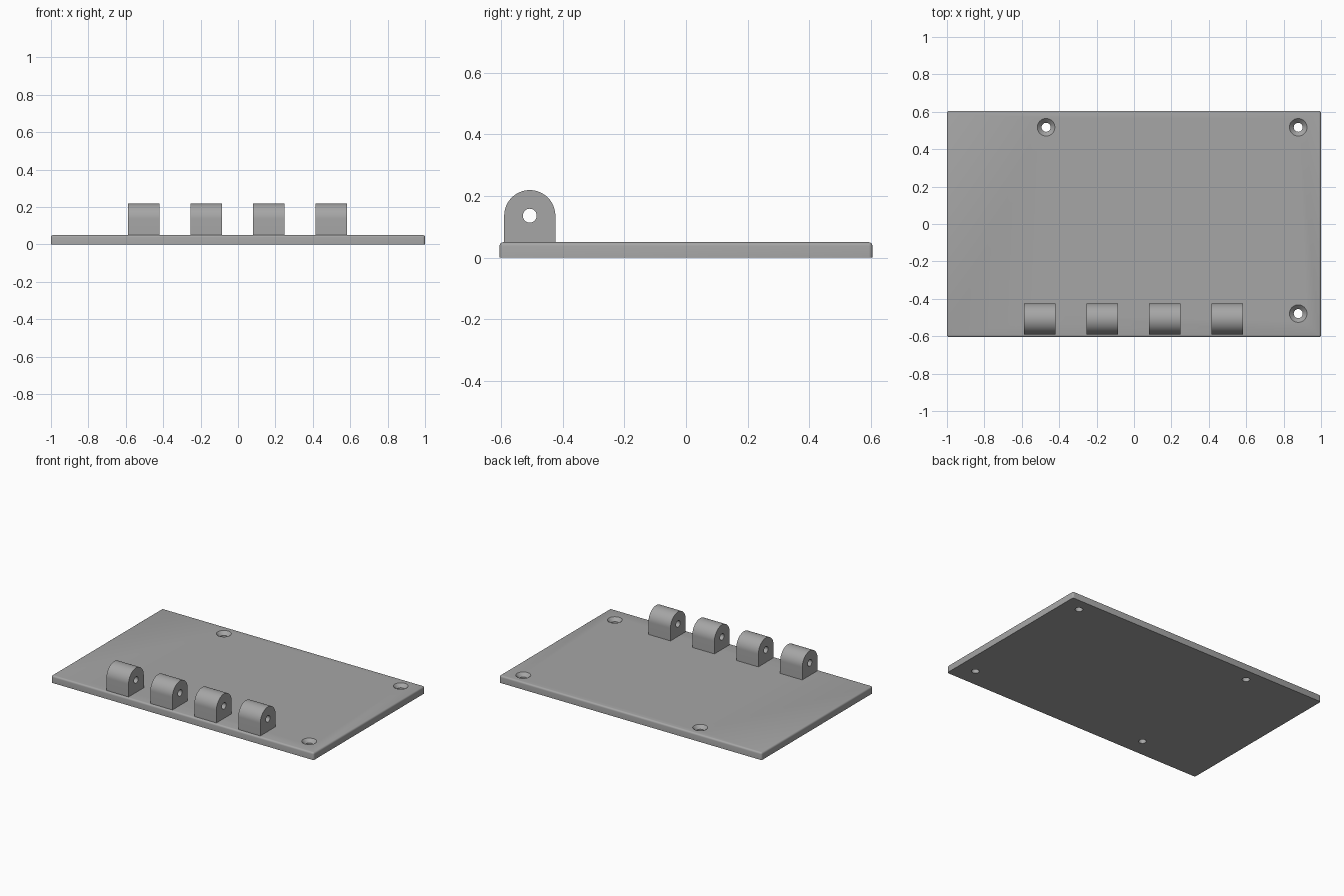
import bpy, bmesh, math

if "Cube" in bpy.data.objects:
    bpy.data.objects.remove(bpy.data.objects["Cube"])

grey = bpy.data.materials.new("plain grey")
grey.diffuse_color = (0.38, 0.38, 0.38, 1)
grey.use_nodes = True
grey.node_tree.nodes["Principled BSDF"].inputs["Base Color"].default_value = grey.diffuse_color

W, D, T = 1.0, 0.605, 0.05            # half width, half depth, thickness
HOLE_R, SINK_R = 0.024, 0.047
LUG_R, LUG_HALF, LUG_Y, PIN_Z, PIN_R = 0.083, 0.084, -0.507, 0.136, 0.0225


def make_object(name, bm):
    bmesh.ops.recalc_face_normals(bm, faces=bm.faces)
    mesh = bpy.data.meshes.new(name)
    bm.to_mesh(mesh)
    bm.free()
    mesh.materials.append(grey)
    ob = bpy.data.objects.new(name, mesh)
    bpy.context.collection.objects.link(ob)
    return ob


def lathe(bm, profile, x, y, n=32):
    """Closed solid of revolution about a vertical axis; profile is (radius, z)."""
    rings = [[bm.verts.new((x + r * math.cos(2 * math.pi * i / n),
                            y + r * math.sin(2 * math.pi * i / n), z))
              for i in range(n)] for r, z in profile]
    for a, b in zip(rings, rings[1:]):
        for i in range(n):
            j = (i + 1) % n
            bm.faces.new((a[i], a[j], b[j], b[i]))
    bm.faces.new(rings[0][::-1])
    bm.faces.new(rings[-1])


def cut(ob, cutter):
    cutter.hide_render = True
    cutter.hide_set(True)
    mod = ob.modifiers.new("holes", 'BOOLEAN')
    mod.operation = 'DIFFERENCE'
    mod.solver = 'EXACT'
    mod.object = cutter
    bpy.context.view_layer.objects.active = ob
    bpy.ops.object.modifier_apply(modifier=mod.name)
    bpy.data.objects.remove(cutter)


def smooth(ob):
    bpy.ops.object.select_all(action='DESELECT')
    ob.select_set(True)
    bpy.context.view_layer.objects.active = ob
    bpy.ops.object.shade_smooth_by_angle(angle=math.radians(30))


# Base plate: rounded on the top and upright edges, flat underneath
bm = bmesh.new()
bmesh.ops.create_cube(bm, size=1)
for v in bm.verts:
    v.co = (v.co.x * 2 * W, v.co.y * 2 * D, (v.co.z + 0.5) * T)
edges = [e for e in bm.edges if max(v.co.z for v in e.verts) > 0.01]
bmesh.ops.bevel(bm, geom=edges, offset=0.012, segments=4, profile=0.5, affect='EDGES')
plate = make_object("base_plate", bm)

# Four countersunk screw holes
bm = bmesh.new()
sink = SINK_R - HOLE_R
for x in (-0.47, 0.878):
    for y in (-0.479, 0.517):
        lathe(bm, [(HOLE_R, -0.02), (HOLE_R, T - sink), (SINK_R, T), (SINK_R, T + 0.02)], x, y)
cut(plate, make_object("screw_hole_cutter", bm))
smooth(plate)

# Hinge lugs: round-topped blocks with a pin hole, built as a bridged section
N = 32
outer = [(LUG_Y + LUG_R * math.cos(math.pi * i / N),
          PIN_Z + LUG_R * math.sin(math.pi * i / N)) for i in range(N + 1)]
outer += [(LUG_Y - LUG_R, T), (LUG_Y + LUG_R, T)]
pin = [(LUG_Y + PIN_R * math.cos(2 * math.pi * i / N),
        PIN_Z + PIN_R * math.sin(2 * math.pi * i / N)) for i in range(N)]
for k in range(4):
    cx = -0.505 + 0.3347 * k
    bm = bmesh.new()
    loops = []
    for x in (cx - LUG_HALF, cx + LUG_HALF):
        side_edges = []
        for ring in (outer, pin):
            vs = [bm.verts.new((x, y, z)) for y, z in ring]
            loops.append(vs)
            side_edges += [bm.edges.new((vs[i - 1], vs[i])) for i in range(len(vs))]
        bmesh.ops.triangle_fill(bm, edges=side_edges, use_beauty=True)
    for a, b in ((loops[0], loops[2]), (loops[1], loops[3])):
        for i in range(len(a)):
            bm.faces.new((a[i - 1], a[i], b[i], b[i - 1]))
    smooth(make_object(f"hinge_lug_{k + 1}", bm))
